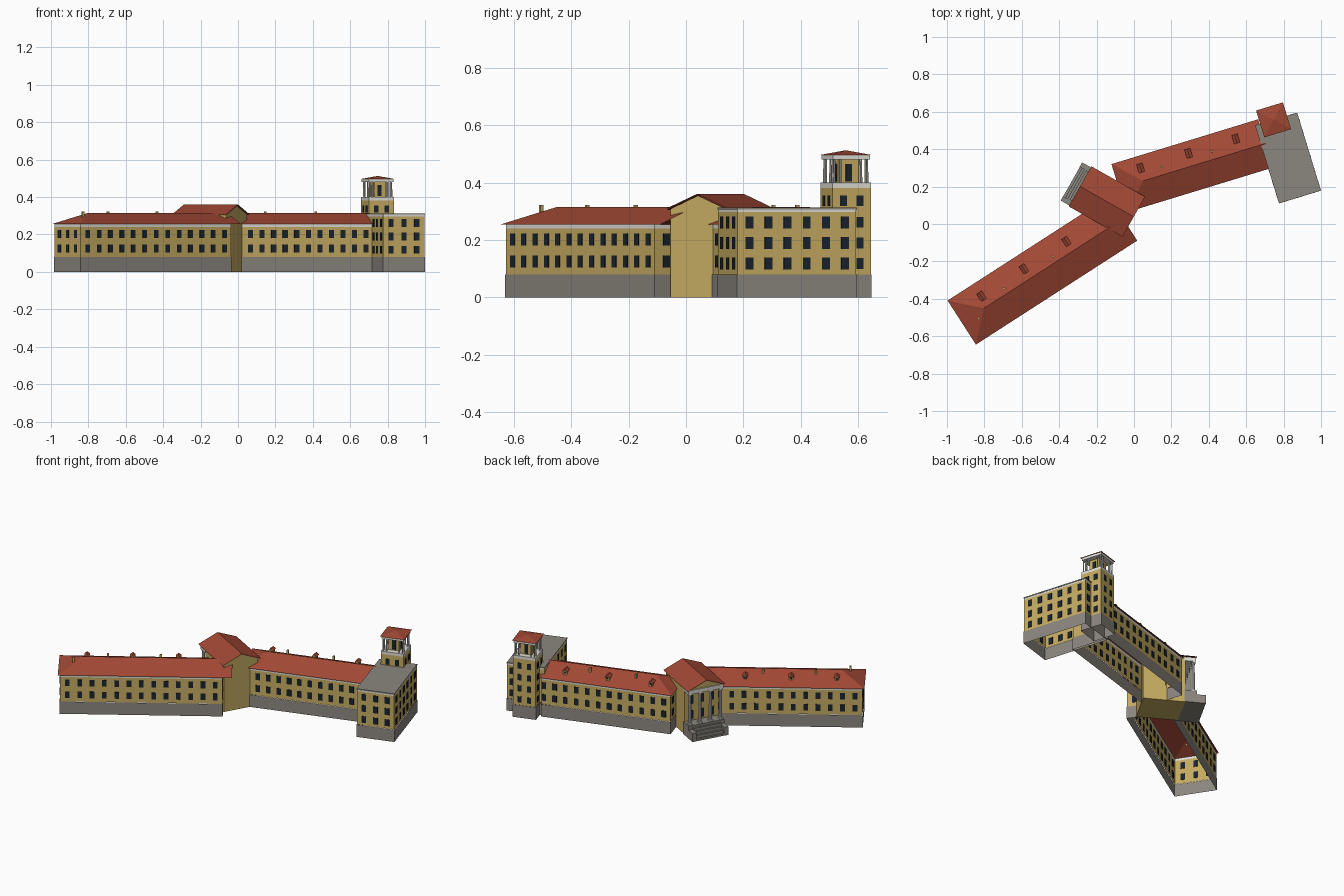
import bpy, bmesh, math
from mathutils import Matrix, Vector

if "Cube" in bpy.data.objects:
    bpy.data.objects.remove(bpy.data.objects["Cube"])


def mat(name, r, g, b):
    m = bpy.data.materials.new(name)
    m.diffuse_color = (r, g, b, 1)
    m.use_nodes = True
    m.node_tree.nodes["Principled BSDF"].inputs["Base Color"].default_value = m.diffuse_color
    return m


OCHRE = mat("ochre", .56, .41, .12)
RED = mat("red_tile", .36, .065, .035)
STONE = mat("stone", .26, .24, .21)
DARK = mat("dark_glass", .01, .017, .025)
LIGHT = mat("light_trim", .75, .73, .68)


def frame(x, y, deg):
    return Matrix.Translation((x, y, 0)) @ Matrix.Rotation(math.radians(deg), 4, 'Z')


def finish(name, bm, fr, m):
    bmesh.ops.recalc_face_normals(bm, faces=bm.faces)
    me = bpy.data.meshes.new(name)
    bm.to_mesh(me)
    bm.free()
    me.materials.append(m)
    ob = bpy.data.objects.new(name, me)
    ob.matrix_world = fr
    bpy.context.collection.objects.link(ob)
    return ob


def add_box(bm, lo, hi):
    c = [(a + b) / 2 for a, b in zip(lo, hi)]
    s = [b - a for a, b in zip(lo, hi)]
    bmesh.ops.create_cube(bm, size=1, matrix=Matrix.Translation(c) @ Matrix.Diagonal((*s, 1)))


def boxes(name, fr, m, *spans):
    bm = bmesh.new()
    for lo, hi in spans:
        add_box(bm, lo, hi)
    return finish(name, bm, fr, m)


def shell(name, fr, m, u0, u1, v0, v1, z0, z1):
    """Four walls without floor or ceiling."""
    bm = bmesh.new()
    add_box(bm, (u0, v0, z0), (u1, v1, z1))
    bm.normal_update()
    bmesh.ops.delete(bm, geom=[f for f in bm.faces if abs(f.normal.z) > .5], context='FACES_ONLY')
    return finish(name, bm, fr, m)


def roof(name, fr, u0, u1, hw, z0, z1, hip0=0, hip1=0):
    """Open roof sheet with optional hipped or gabled ends."""
    bm = bmesh.new()
    a, b, c, d = [bm.verts.new(p) for p in
                  ((u0, -hw, z0), (u1, -hw, z0), (u1, hw, z0), (u0, hw, z0))]
    r0, r1 = bm.verts.new((u0 + hip0, 0, z1)), bm.verts.new((u1 - hip1, 0, z1))
    bm.faces.new((a, b, r1, r0))
    bm.faces.new((c, d, r0, r1))
    if hip0:
        bm.faces.new((d, a, r0))
    if hip1:
        bm.faces.new((b, c, r1))
    return finish(name, bm, fr, RED)


def prism(name, fr, m, profile, u0, u1):
    """Extrude a (v, z) profile along u."""
    bm = bmesh.new()
    f = bm.faces.new([bm.verts.new((u0, v, z)) for v, z in profile])
    ext = bmesh.ops.extrude_face_region(bm, geom=[f])['geom']
    vs = [g for g in ext if isinstance(g, bmesh.types.BMVert)]
    bmesh.ops.translate(bm, verts=vs, vec=(u1 - u0, 0, 0))
    return finish(name, bm, fr, m)


def windows(name, fr, walls, zs, w=.028, h=.042):
    """walls: (start point, end point, count) in the local plan."""
    bm = bmesh.new()
    for p, q, n in walls:
        p, q = Vector(p), Vector(q)
        ang = math.atan2(q.y - p.y, q.x - p.x)
        for i in range(n):
            c = p.lerp(q, (i + .5) / n)
            for z in zs:
                bmesh.ops.create_cube(bm, size=1, matrix=Matrix.Translation((c.x, c.y, z))
                                      @ Matrix.Rotation(ang, 4, 'Z') @ Matrix.Diagonal((w, .005, h, 1)))
    return finish(name, bm, fr, DARK)


def columns(name, fr, m, pts, r, z0, z1, sides=8):
    bm = bmesh.new()
    for u, v in pts:
        bmesh.ops.create_cone(bm, cap_ends=True, segments=sides, radius1=r, radius2=r * .85,
                              depth=z1 - z0, matrix=Matrix.Translation((u, v, (z0 + z1) / 2)))
    return finish(name, bm, fr, m)


def building(name, fr, u0, u1, v0, v1, top):
    """Stone base, ochre walls and a light cornice."""
    shell(name + "_base", fr, STONE, u0 - .002, u1 + .002, v0 - .002, v1 + .002, 0, .08)
    shell(name + "_walls", fr, OCHRE, u0, u1, v0, v1, .08, top)
    shell(name + "_cornice", fr, LIGHT, u0, u1, v0, v1, top, top + .015)


def dormers(name, fr, us, v):
    for i, u in enumerate(us):
        prism(f"{name}_dormer_wall_{i}", fr @ Matrix.Translation((u, v, 0)) @ Matrix.Rotation(math.pi / 2, 4, 'Z'),
              OCHRE, [(-.011, .275), (.011, .275), (.011, .298), (0, .306), (-.011, .298)], -.03, .014)
        roof(f"{name}_dormer_roof_{i}", fr @ Matrix.Translation((u, v, 0)) @ Matrix.Rotation(math.pi / 2, 4, 'Z'),
             -.03, .018, .016, .297, .309)
    windows(name + "_dormer_windows", fr, [((u - .01, v + .014), (u + .01, v + .014), 1) for u in us],
            [.291], .012, .012)


def chimneys(name, fr, pts):
    s = .006
    boxes(name + "_chimneys", fr, OCHRE,
          *[((u - s, v - s, .285), (u + s, v + s, .323)) for u, v in pts])


# Left wing
L = frame(-.921, -.527, 32.8)
building("left_wing", L, .012, .97, -.128, .128, .24)
roof("left_wing_roof", L, 0, 1.026, .14, .255, .315, hip0=.14)
windows("left_wing_windows", L, [((.02, -.128), (.965, -.128), 13), ((.02, .128), (.965, .128), 13),
                                 ((.012, -.12), (.012, .12), 3), ((.97, -.12), (.97, .12), 3)], [.125, .202])
dormers("left_wing", L, [.165, .435, .705], .067)
chimneys("left_wing", L, [(.289, .031), (.601, .031), (.089, -.031)])

# Right wing
R = frame(-.081, .191, 17)
building("right_wing", R, .012, .81, -.123, .123, .24)
roof("right_wing_roof", R, 0, .82, .135, .255, .315, hip0=.135)
windows("right_wing_windows", R, [((.085, -.123), (.795, -.123), 11), ((.02, .123), (.83, .123), 12),
                                  ((.012, -.115), (.012, .115), 3)], [.125, .202])
dormers("right_wing", R, [.143, .411, .675], .076)
chimneys("right_wing", R, [(.25, .043), (.533, .043)])

# East block with flat roof
building("east_block", R, .797, 1.028, -.326, .106, .297)
boxes("east_block_flat_roof", R, STONE, ((.795, -.328, .306), (1.03, .108, .313)))
windows("east_block_windows", R, [((1.028, -.318), (1.028, .1), 6), ((.805, -.326), (1.02, -.326), 3),
                                  ((.797, -.32), (.797, -.12), 3), ((.975, .106), (1.02, .106), 1)],
        [.118, .19, .262])

# Tower
T = R @ Matrix.Translation((.898, .108, 0))
t = .07
shell("tower_base", T, STONE, -t - .002, t + .002, -t - .002, t + .002, 0, .08)
boxes("tower_walls", T, OCHRE, ((-t, -t, .08), (t, t, .382)))
boxes("tower_terrace", T, LIGHT, ((-t, -t, .382), (t, t, .4)))
windows("tower_windows", T, [((a, -.06), (a, .06), 2) for a in (-t, t)]
        + [((-.06, a), (.06, a), 2) for a in (-t, t)], [.118, .19, .262, .337], .025, .038)
boxes("lantern_core", T, OCHRE, ((-.036, -.036, .4), (.036, .036, .482)))
windows("lantern_windows", T, [((a, -.03), (a, .03), 1) for a in (-.036, .036)]
        + [((-.03, a), (.03, a), 1) for a in (-.036, .036)], [.435], .022, .06)
k = [-.06, -.038, .038, .06]
columns("lantern_columns", T, LIGHT, [(a, b) for a in k for b in k if max(abs(a), abs(b)) > .05],
        .004, .4, .48, 6)
boxes("lantern_entablature", T, LIGHT, ((-.068, -.068, .48), (.068, .068, .496)))
bm = bmesh.new()
bmesh.ops.create_cone(bm, cap_ends=True, segments=4, radius1=.075 * math.sqrt(2), radius2=0, depth=.017,
                      matrix=Matrix.Translation((0, 0, .5045)) @ Matrix.Rotation(math.pi / 4, 4, 'Z'))
finish("tower_roof", bm, T, RED)

# Central hall, its gable roof and the portico
C = frame(-.145, .12, -29.5)
prism("central_hall", C, OCHRE, [(-.112, 0), (.112, 0), (.112, .308), (0, .355), (-.112, .308)], -.095, .157)
roof("central_roof", C, -.165, .165, .123, .31, .361)
roof("central_roof_underside", C, -.165, .165, .123, .305, .356)
boxes("portico_platform", C, STONE, ((-.165, -.117, 0), (-.09, .117, .08)))
boxes("portico_steps", C, STONE, *[((-.165 - .013 * (i + 1), -.09, 0), (-.164, .09, .066 - .018 * i))
                                   for i in range(4)])
boxes("portico_step_walls", C, STONE, *[((-.218, min(s * .09, s * .117), 0), (-.164, max(s * .09, s * .117), .055))
                                        for s in (-1, 1)])
cols = [(-.145, v) for v in (-.1, -.034, .034, .1)]
columns("portico_columns", C, LIGHT, cols, .010, .086, .274, 10)
boxes("portico_column_blocks", C, LIGHT, *[((u - .012, v - .012, z), (u + .012, v + .012, z + .008))
                                           for u, v in cols for z in (.08, .272)])
boxes("portico_entablature", C, LIGHT, ((-.158, -.114, .28), (-.09, .114, .306)))
prism("portico_pediment", C, OCHRE, [(-.112, .306), (.112, .306), (0, .353)], -.152, -.09)
windows("portico_doors", C, [((-.095, -.1), (-.095, .1), 3)], [.118, .215], .03, .055)
